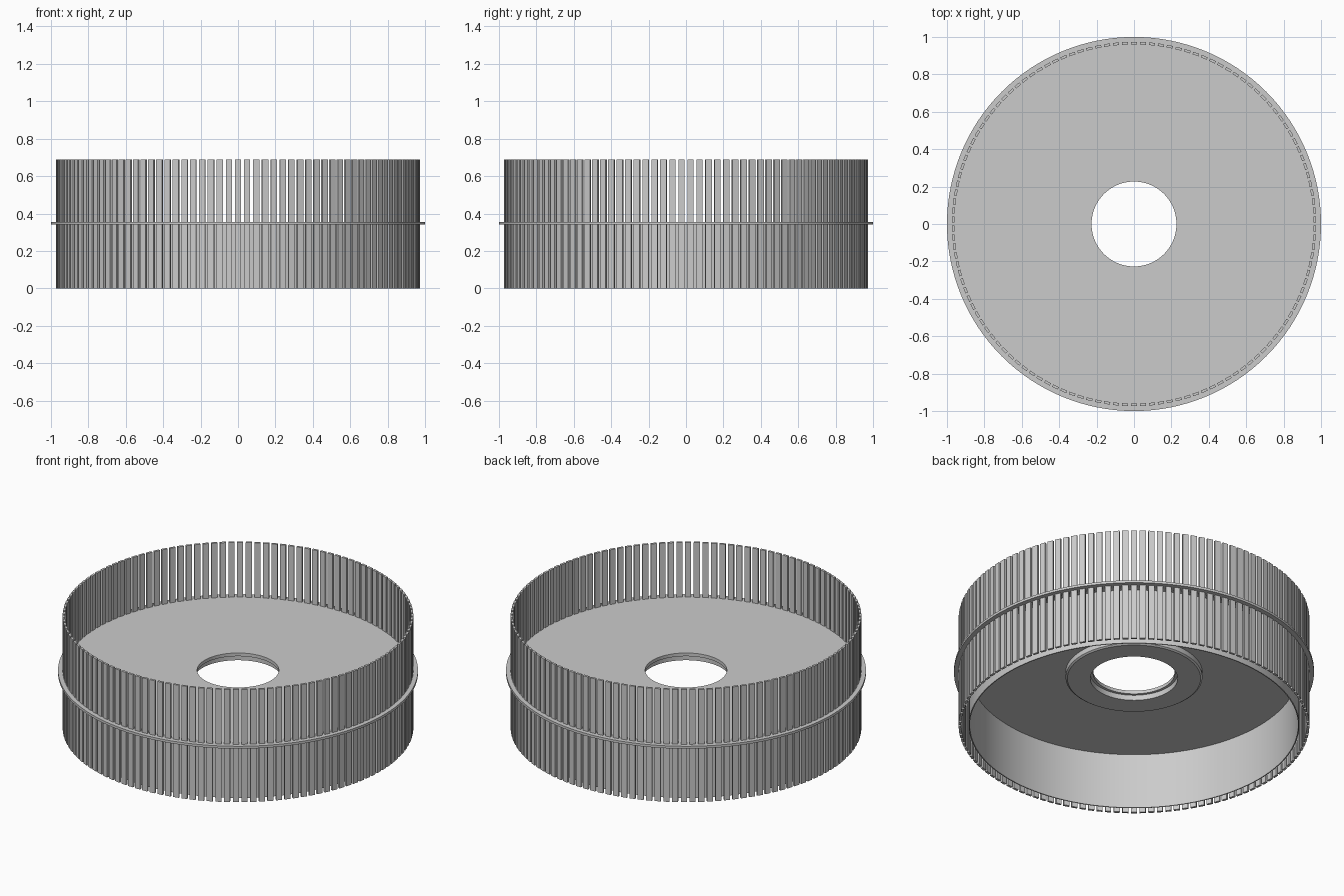
import bpy, bmesh, math

if "Cube" in bpy.data.objects:
    bpy.data.objects.remove(bpy.data.objects["Cube"])

SEG = 128
BLADES = 126


def finish(name, bm, smooth=True):
    bmesh.ops.recalc_face_normals(bm, faces=bm.faces)
    me = bpy.data.meshes.new(name)
    bm.to_mesh(me)
    bm.free()
    ob = bpy.data.objects.new(name, me)
    bpy.context.collection.objects.link(ob)
    if smooth:
        bpy.ops.object.select_all(action='DESELECT')
        bpy.context.view_layer.objects.active = ob
        ob.select_set(True)
        bpy.ops.object.shade_smooth_by_angle(angle=math.radians(30))
    return ob


def revolve(name, profile):
    """Revolve a closed (radius, z) profile around the z axis."""
    bm = bmesh.new()
    rings = []
    for i in range(SEG):
        a = 2 * math.pi * i / SEG
        rings.append([bm.verts.new((r * math.cos(a), r * math.sin(a), z)) for r, z in profile])
    n = len(profile)
    for i in range(SEG):
        p, q = rings[i], rings[(i + 1) % SEG]
        for j in range(n):
            k = (j + 1) % n
            bm.faces.new((p[j], q[j], q[k], p[k]))
    return finish(name, bm)


# Middle plate with rim flange and stepped hub boss beneath
revolve("plate_and_hub", [
    (0.227, 0.355), (1.0, 0.355), (1.0, 0.34), (0.38, 0.34),
    (0.38, 0.31), (0.37, 0.303), (0.243, 0.303), (0.243, 0.335), (0.227, 0.335)])

# Smooth inner wall below the plate
revolve("lower_inner_wall", [(0.912, 0.0), (0.918, 0.0), (0.918, 0.342), (0.912, 0.342)])

# Ring of flat upright blades, passing through the plate
bm = bmesh.new()
R_IN, R_OUT, HALF_W, HEIGHT = 0.96, 0.974, 0.0168, 0.69
for i in range(BLADES):
    a = math.pi / 2 + 2 * math.pi * i / BLADES
    c, s = math.cos(a), math.sin(a)
    base = [bm.verts.new((r * c - t * s, r * s + t * c, 0))
            for r, t in ((R_IN, -HALF_W), (R_OUT, -HALF_W), (R_OUT, HALF_W), (R_IN, HALF_W))]
    top = [bm.verts.new((v.co.x, v.co.y, HEIGHT)) for v in base]
    bm.faces.new(base[::-1])
    bm.faces.new(top)
    for j in range(4):
        k = (j + 1) % 4
        bm.faces.new((base[j], base[k], top[k], top[j]))
finish("blades", bm, smooth=False)
